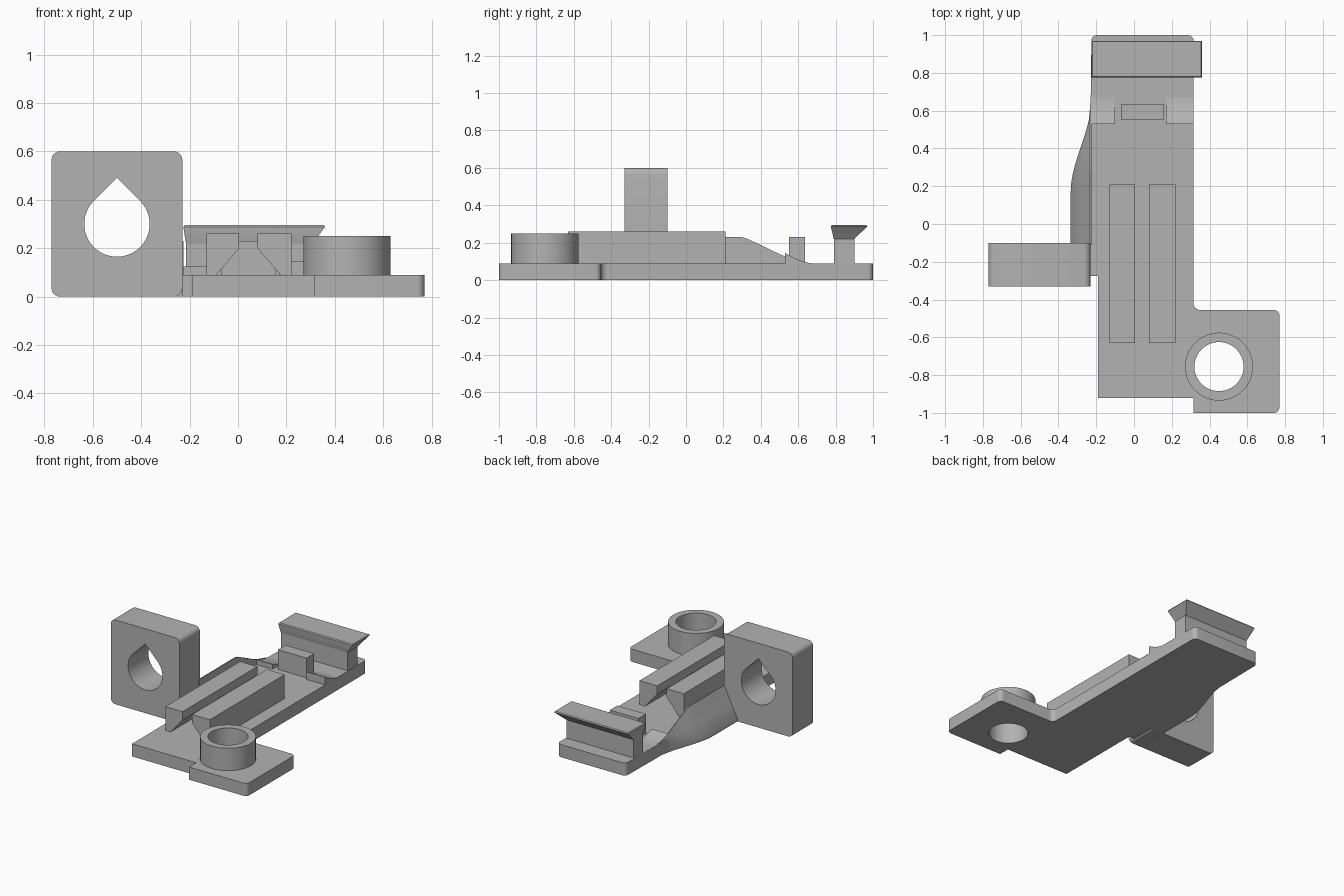
import bpy, bmesh, math
from mathutils import Vector

if "Cube" in bpy.data.objects:
    bpy.data.objects.remove(bpy.data.objects["Cube"])

grey = bpy.data.materials.new("plain_grey")
grey.diffuse_color = (0.45, 0.45, 0.45, 1)
grey.use_nodes = True
grey.node_tree.nodes["Principled BSDF"].inputs["Base Color"].default_value = grey.diffuse_color


def finish(ob):
    ob.data.materials.clear()
    ob.data.materials.append(grey)
    bpy.ops.object.select_all(action='DESELECT')
    ob.select_set(True)
    bpy.context.view_layer.objects.active = ob
    bpy.ops.object.shade_smooth_by_angle(angle=math.radians(30))
    return ob


def rounded(points, steps=6):
    """Outline from (x, y, radius) corners, with an arc at each rounded corner."""
    out = []
    for i, (x, y, r) in enumerate(points):
        p = Vector((x, y))
        if r == 0:
            out.append((x, y))
            continue
        a = (Vector(points[i - 1][:2]) - p).normalized()
        b = (Vector(points[(i + 1) % len(points)][:2]) - p).normalized()
        half = a.angle(b) / 2
        centre = p + (a + b).normalized() * (r / math.sin(half))
        start = p + a * (r / math.tan(half)) - centre
        end = p + b * (r / math.tan(half)) - centre
        turn = start.angle_signed(end)
        for k in range(steps + 1):
            t = -turn * k / steps
            c, s = math.cos(t), math.sin(t)
            out.append((centre.x + start.x * c - start.y * s,
                        centre.y + start.x * s + start.y * c))
    return out


def circle(cx, cy, r, n=48, a0=0, a1=360):
    full = a1 - a0 == 360
    return [(cx + r * math.cos(t), cy + r * math.sin(t))
            for t in (math.radians(a0 + (a1 - a0) * k / (n if full else n - 1)) for k in range(n))]


def slab(name, loops, depth, location, rotation=(0, 0, 0)):
    """Filled outline with holes, extruded about its middle."""
    cu = bpy.data.curves.new(name, 'CURVE')
    cu.dimensions, cu.fill_mode, cu.extrude = '2D', 'BOTH', depth / 2
    for loop in loops:
        sp = cu.splines.new('POLY')
        sp.points.add(len(loop) - 1)
        for p, (x, y) in zip(sp.points, loop):
            p.co = (x, y, 0, 1)
        sp.use_cyclic_u = True
    ob = bpy.data.objects.new(name, cu)
    bpy.context.collection.objects.link(ob)
    ob.location, ob.rotation_euler = location, rotation
    bpy.ops.object.select_all(action='DESELECT')
    ob.select_set(True)
    bpy.context.view_layer.objects.active = ob
    bpy.ops.object.convert(target='MESH')
    ob = bpy.context.view_layer.objects.active
    bm = bmesh.new()
    bm.from_mesh(ob.data)
    bmesh.ops.remove_doubles(bm, verts=bm.verts, dist=1e-5)
    bmesh.ops.recalc_face_normals(bm, faces=bm.faces)
    bm.to_mesh(ob.data)
    bm.free()
    return finish(ob)


def loft(name, sections):
    """Solid through matching closed cross-sections."""
    bm = bmesh.new()
    rings = [[bm.verts.new(p) for p in s] for s in sections]
    n = len(rings[0])
    for a, b in zip(rings, rings[1:]):
        for i in range(n):
            bm.faces.new((a[i], a[(i + 1) % n], b[(i + 1) % n], b[i]))
    bm.faces.new(rings[0])
    bm.faces.new(rings[-1])
    bmesh.ops.recalc_face_normals(bm, faces=bm.faces)
    me = bpy.data.meshes.new(name)
    bm.to_mesh(me)
    bm.free()
    ob = bpy.data.objects.new(name, me)
    bpy.context.collection.objects.link(ob)
    return finish(ob)


def rect(x0, x1, y0, y1, z):
    return [(x0, y0, z), (x1, y0, z), (x1, y1, z), (x0, y1, z)]


def box(name, x0, x1, y0, y1, z0, z1):
    return loft(name, [rect(x0, x1, y0, y1, z0), rect(x0, x1, y0, y1, z1)])


T = 0.09  # plate thickness

# Base plate with side wing and pivot hole
plate = rounded([(-0.19, -0.92, 0), (0.315, -0.92, 0), (0.315, -1.0, 0), (0.77, -1.0, 0.03),
                 (0.77, -0.455, 0.03), (0.315, -0.455, 0.035), (0.315, 1.0, 0.03),
                 (-0.225, 1.0, 0.03), (-0.23, 0.6, 0), (-0.23, -0.275, 0), (-0.19, -0.275, 0)])
slab("base_plate", [plate, circle(0.45, -0.755, 0.13)], T, (0, 0, T / 2))

# Pivot collar
slab("pivot_collar", [circle(0.45, -0.755, 0.18), circle(0.45, -0.755, 0.13)],
     0.25 - T, (0, 0, (0.25 + T) / 2))

# Upright block with teardrop hole
block = rounded([(-0.77, 0, 0.035), (-0.23, 0, 0.035), (-0.23, 0.6, 0.035), (-0.77, 0.6, 0.035)])
tear = circle(-0.5, 0.3, 0.135, 40, 135, 405) + [(-0.5, 0.3 + 0.135 * math.sqrt(2))]
slab("upright_block", [block, tear], 0.23, (0, -0.215, 0), (math.pi / 2, 0, 0))

# Undercut rails
for name, x0, x1, foot in (("left_rail", -0.13, 0.005, -0.09), ("right_rail", 0.22, 0.08, 0.175)):
    prof = [(x0, T), (foot, T), (x1, 0.2), (x1, 0.26), (x0, 0.26)]
    loft(name, [[(x, y, z) for x, z in prof] for y in (-0.63, 0.21)])

# Curved gusset flaring from the plate to the block
sections = []
for k in range(25):
    y = -0.11 + 0.75 * k / 24
    t = min(max((y - 0.17) / 0.48, 0), 1)
    ease = t * t * (3 - 2 * t)
    outer = -0.335 + 0.108 * ease
    if y < 0.31:
        top = 0.23
    elif y < 0.53:
        top = 0.23 - 0.105 * (y - 0.31) / 0.22
    else:
        top = 0.125 - 0.034 * (y - 0.53) / 0.13
    edge = 0.02 + 0.07 * ease
    mid_x = (outer - 0.23) / 2 - 0.004
    mid_z = edge + (top - edge) * 0.45
    sections.append([(-0.225, y, 0), (outer, y, 0), (outer, y, edge),
                     (mid_x, y, mid_z), (-0.232, y, top), (-0.225, y, top)])
loft("side_gusset", sections)

# Low ramps and centre stop
for name, x0, x1, h in (("left_ramp", -0.23, -0.1, 0.125), ("right_ramp", 0.17, 0.315, 0.145)):
    prof = [(0.53, T - 0.01), (0.53, h)]
    prof += [(0.53 + 0.14 * k / 6, T + (h - T) * (1 - k / 6) ** 1.5) for k in range(1, 7)]
    prof += [(0.67, T - 0.01)]
    loft(name, [[(x, y, z) for y, z in prof] for x in (x0, x1)])
box("centre_stop", -0.07, 0.155, 0.55, 0.635, T, 0.23)

# End catch: stem and flared head
box("catch_stem", -0.215, 0.31, 0.79, 0.9, T, 0.225)
loft("catch_head", [rect(-0.215, 0.31, 0.79, 0.9, 0.22), rect(-0.225, 0.355, 0.775, 0.965, 0.283),
                    rect(-0.225, 0.36, 0.775, 0.97, 0.288), rect(-0.22, 0.355, 0.78, 0.965, 0.295)])
